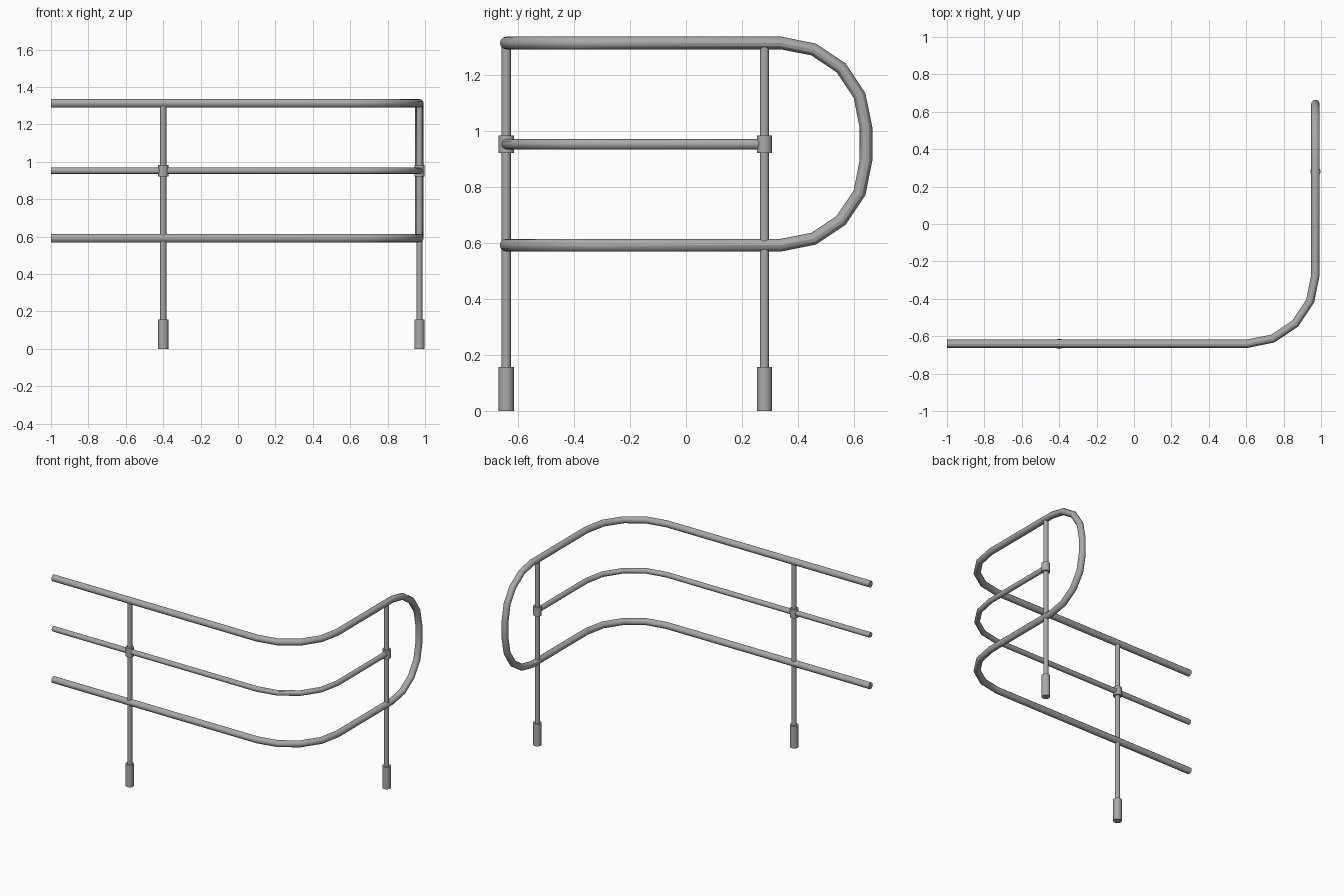
import bpy
from math import sin, cos, pi, radians

cube = bpy.data.objects.get("Cube")
if cube:
    bpy.data.objects.remove(cube, do_unlink=True)

# Brushed grey metal
metal = bpy.data.materials.new("grey metal")
metal.use_nodes = True
GREY = (0.4, 0.4, 0.4, 1)
metal.diffuse_color = GREY
for node in metal.node_tree.nodes:
    if node.type == 'BSDF_PRINCIPLED':
        node.inputs["Base Color"].default_value = GREY

FRONT_Y, SIDE_X, POST_Y, POST_X = -0.641, 0.97, 0.28, -0.4
TOP, MIDDLE, BOTTOM = 1.313, 0.952, 0.592
BEND, LOOP, LOOP_Y = 0.37, 0.303, 0.339
STEPS = 4


def finish(obj):
    obj.data.materials.clear()
    obj.data.materials.append(metal)
    bpy.ops.object.select_all(action='DESELECT')
    obj.select_set(True)
    bpy.context.view_layer.objects.active = obj
    if obj.type == 'CURVE':
        bpy.ops.object.convert(target='MESH')
    bpy.ops.object.shade_smooth_by_angle(angle=radians(30))


def tube(name, points, radius):
    curve = bpy.data.curves.new(name, 'CURVE')
    curve.dimensions = '3D'
    curve.bevel_depth = radius
    curve.bevel_resolution = 4
    curve.use_fill_caps = True
    spline = curve.splines.new('POLY')
    spline.points.add(len(points) - 1)
    for slot, point in zip(spline.points, points):
        slot.co = (*point, 1)
    obj = bpy.data.objects.new(name, curve)
    bpy.context.collection.objects.link(obj)
    finish(obj)


def cylinder(name, x, y, low, high, radius):
    bpy.ops.mesh.primitive_cylinder_add(
        vertices=16, radius=radius, depth=high - low,
        location=(x, y, (low + high) / 2))
    obj = bpy.context.object
    obj.name = name
    finish(obj)


def rail_path(z):
    """Front straight followed by the rounded corner."""
    path = [(-1, FRONT_Y, z)]
    for i in range(STEPS + 1):
        a = i * pi / 2 / STEPS
        path.append((SIDE_X - BEND + BEND * sin(a),
                     FRONT_Y + BEND - BEND * cos(a), z))
    return path


def loop_quarter(z, sign):
    """Quarter turn from a rail towards the vertical end of the loop."""
    return [(SIDE_X, LOOP_Y + LOOP * sin(i * pi / 2 / STEPS),
             z - sign * LOOP * (1 - cos(i * pi / 2 / STEPS)))
            for i in range(STEPS + 1)]


# Top and bottom rails joined by the rounded end loop
upper = rail_path(TOP) + loop_quarter(TOP, 1)
lower = rail_path(BOTTOM) + loop_quarter(BOTTOM, -1)
tube("looped_handrail", upper + lower[::-1], 0.0225)

# Thinner middle rail ending at the side post
tube("middle_rail", rail_path(MIDDLE) + [(SIDE_X, POST_Y, MIDDLE)], 0.018)

# Posts with clamps and floor sockets
for side, x, y in (("front", POST_X, FRONT_Y), ("side", SIDE_X, POST_Y)):
    cylinder(side + "_post", x, y, 0.1, TOP - 0.005, 0.0165)
    cylinder(side + "_clamp", x, y, MIDDLE - 0.031, MIDDLE + 0.031, 0.0275)
    cylinder(side + "_socket", x, y, 0, 0.157, 0.0275)
